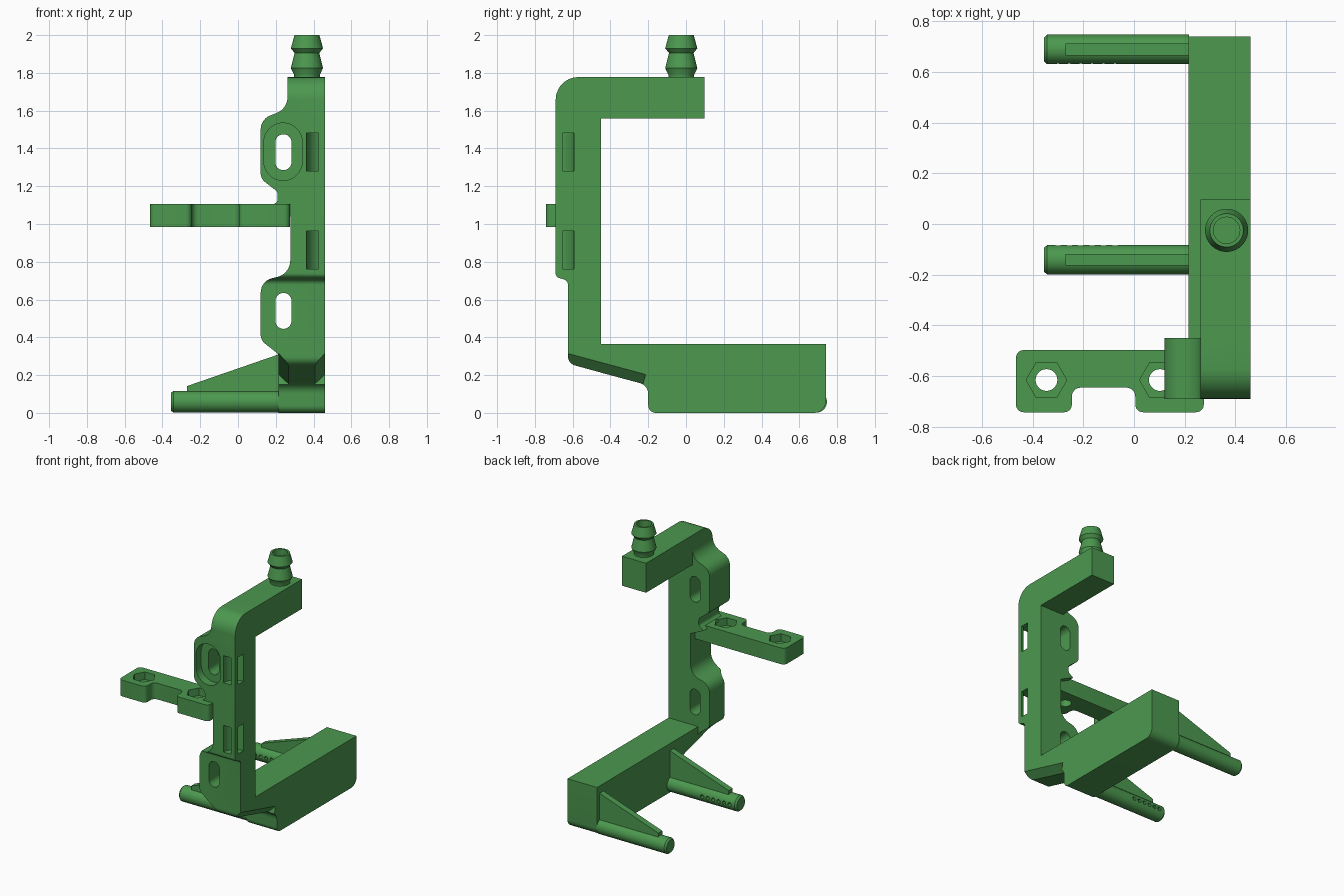
import bpy, bmesh, math
from mathutils import Vector, Matrix

if "Cube" in bpy.data.objects:
    bpy.data.objects.remove(bpy.data.objects["Cube"])

green = bpy.data.materials.new("green plastic")
green.diffuse_color = (0.072, 0.315, 0.078, 1)
green.use_nodes = True
green.node_tree.nodes["Principled BSDF"].inputs["Base Color"].default_value = green.diffuse_color


def finish(name, bm):
    bmesh.ops.remove_doubles(bm, verts=bm.verts, dist=1e-5)
    bmesh.ops.recalc_face_normals(bm, faces=bm.faces)
    me = bpy.data.meshes.new(name)
    bm.to_mesh(me)
    bm.free()
    me.materials.append(green)
    ob = bpy.data.objects.new(name, me)
    bpy.context.collection.objects.link(ob)
    return ob


def rounded(pts, n=7):
    """Polygon with optional corner radius as third value."""
    out = []
    for i, p in enumerate(pts):
        c = Vector(p[:2])
        r = p[2] if len(p) > 2 else 0
        if not r:
            out.append(c)
            continue
        a = (Vector(pts[i - 1][:2]) - c).normalized()
        b = (Vector(pts[(i + 1) % len(pts)][:2]) - c).normalized()
        half = a.angle(b) / 2
        o = c + (a + b).normalized() * r / math.sin(half)
        s = c + a * r / math.tan(half) - o
        e = c + b * r / math.tan(half) - o
        turn = math.atan2(s.x * e.y - s.y * e.x, s.dot(e))
        for k in range(n + 1):
            out.append(o + Matrix.Rotation(turn * k / n, 2) @ s)
    return out


def prism(name, axis, pts, lo, hi):
    """Extrude a rounded polygon along an axis."""
    place = {"X": lambda u, v, w: (w, u, v), "Y": lambda u, v, w: (u, w, v),
             "Z": lambda u, v, w: (u, v, w)}[axis]
    bm = bmesh.new()
    poly = rounded(pts)
    rings = [[bm.verts.new(place(p.x, p.y, w)) for p in poly] for w in (lo, hi)]
    bm.faces.new(rings[0])
    bm.faces.new(rings[1])
    for i in range(len(poly)):
        bm.faces.new((rings[0][i - 1], rings[0][i], rings[1][i], rings[1][i - 1]))
    return finish(name, bm)


def lathe(name, axis, centre, profile, n=40):
    """Revolve a closed (radius, height) profile."""
    bm = bmesh.new()
    rot = Matrix.Rotation(math.pi / 2, 4, "Y") if axis == "X" else Matrix()
    m = Matrix.Translation(centre) @ rot
    rings = []
    for k in range(n):
        a = 2 * math.pi * k / n
        rings.append([bm.verts.new(m @ Vector((r * math.cos(a), r * math.sin(a), h)))
                      for r, h in profile])
    for k in range(n):
        for j in range(len(profile)):
            if profile[j][0] == 0 and profile[j - 1][0] == 0:
                continue
            quad = [rings[k - 1][j - 1], rings[k - 1][j], rings[k][j], rings[k][j - 1]]
            if profile[j][0] == 0:
                quad.pop(2)
            elif profile[j - 1][0] == 0:
                quad.pop(3)
            bm.faces.new(quad)
    return finish(name, bm)


def circle(x, y, r, n=28, start=0):
    return [(x + r * math.cos(start + 2 * math.pi * k / n),
             y + r * math.sin(start + 2 * math.pi * k / n)) for k in range(n)]


def slot(x0, x1, z0, z1):
    r = (x1 - x0) / 2 - 0.0005
    return [(x0, z0, r), (x1, z0, r), (x1, z1, r), (x0, z1, r)]


def boolean(ob, tool, op="DIFFERENCE"):
    mod = ob.modifiers.new("cut", "BOOLEAN")
    mod.operation, mod.object, mod.solver = op, tool, "EXACT"
    bpy.context.view_layer.objects.active = ob
    bpy.ops.object.modifier_apply(modifier=mod.name)
    bpy.data.objects.remove(tool)


# Column: front outline with lugs, trimmed by the side outline
column = prism("column", "Y", [
    (0.46, 0), (0.46, 1.778), (0.262, 1.778), (0.262, 1.61, 0.09), (0.12, 1.555, 0.08),
    (0.12, 1.24, 0.06), (0.21, 1.17, 0.03), (0.21, 1.12, 0.02), (0.17, 1.09), (0.277, 1.04),
    (0.277, 0.735, 0.09), (0.12, 0.70, 0.08), (0.12, 0.385, 0.06), (0.215, 0.31, 0.03),
    (0.215, 0)], -0.8, -0.45)
boolean(column, prism("trim", "X", [
    (-0.69, 1.778, 0.12), (-0.40, 1.778), (-0.40, 0.20), (-0.625, 0.261, 0.05),
    (-0.625, 0.70, 0.03), (-0.69, 0.72, 0.025)], 0, 0.6), "INTERSECT")

# Lower block and upper arm
block = prism("lower_block", "X", [
    (-0.45, 0.213), (-0.2, 0.146, 0.06), (-0.2, 0, 0.04), (0.74, 0, 0.06), (0.74, 0.364),
    (-0.45, 0.364)], 0.215, 0.46)
arm = prism("upper_arm", "X", [(-0.45, 1.558), (0.097, 1.558), (0.097, 1.778),
                               (-0.45, 1.778)], 0.262, 0.46)

# Chamfers along the sloping underside
for ob in (column, block):
    for x in (0.215, 0.46):
        tool = prism("chamfer", "Z", [(-0.037, -0.037), (0.037, -0.037),
                                      (0.037, 0.037), (-0.037, 0.037)], -0.25, 0.23)
        d = Vector((0, 0.35, -0.094)).normalized()
        side = Vector((1, 0, 0))
        up = d.cross(side)
        u, v = (side + up).normalized(), (up - side).normalized()
        m = Matrix((u, v, d)).transposed().to_4x4()
        tool.data.transform(Matrix.Translation((x, -0.45, 0.213)) @ m)
        boolean(ob, tool)

# Screw slots, counterbore and curved tie channels
for z0, z1 in ((0.445, 0.635), (1.285, 1.475)):
    boolean(column, prism("slot", "Y", slot(0.198, 0.283, z0, z1), -0.9, -0.3))
boolean(column, prism("counterbore", "Y", slot(0.137, 0.34, 1.23, 1.535), -0.9, -0.63))
for z0, z1 in ((0.763, 0.963), (1.28, 1.483)):
    arc = [(r, math.pi * (0.45 + 0.6 * (k if r < 0.05 else 12 - k) / 12))
           for r in (0.035, 0.098) for k in range(13)]
    pts = [(0.46 + r * math.cos(a), -0.69 + r * math.sin(a)) for r, a in arc]
    boolean(column, prism("channel", "Z", pts, z0, z1))

# Side bracket with nut pockets
bracket = prism("side_bracket", "Z", [
    (-0.465, -0.742, 0.03), (-0.245, -0.742, 0.03), (-0.245, -0.645, 0.035),
    (0.005, -0.645, 0.035), (0.005, -0.742, 0.03), (0.275, -0.742, 0.03),
    (0.275, -0.497), (-0.465, -0.497, 0.03)], 0.985, 1.106)
for x in (-0.345, 0.102):
    boolean(bracket, prism("hole", "Z", circle(x, -0.615, 0.043), 0.9, 1.2))
    boolean(bracket, prism("pocket", "Z", circle(x, -0.615, 0.08, 6), 1.05, 1.2))

# Hose barb and its bore
boolean(arm, prism("bore", "Z", circle(0.365, -0.025, 0.052, 40), 1.64, 1.9))
barb = lathe("hose_barb", "Z", (0.365, -0.025, 0), [
    (0.052, 1.775), (0.068, 1.775), (0.068, 1.79), (0.085, 1.825), (0.065, 1.905),
    (0.085, 1.93), (0.066, 2.0), (0.052, 2.0)])

# Pegs with outlet holes on facing sides, and gussets
parts = [column, block, arm, bracket, barb]
for label, y, facing in (("front", -0.141, 1), ("rear", 0.688, -1)):
    peg = lathe(label + "_peg", "X", (0, y, 0.059), [
        (0, -0.355), (0.047, -0.355), (0.058, -0.342), (0.058, 0.216), (0, 0.216)])
    for k in range(6):
        ends = sorted((y + facing * 0.02, y + facing * 0.1))
        boolean(peg, prism("outlet", "Y", circle(-0.30 + k * 0.045, 0.059, 0.014, 12), *ends))
    gusset = prism(label + "_gusset", "Y", [
        (-0.27, 0.08), (0.216, 0.08), (0.216, 0.31), (-0.27, 0.142)], y - 0.023, y + 0.023)
    parts += [peg, gusset]

for ob in parts:
    bpy.ops.object.select_all(action="DESELECT")
    ob.select_set(True)
    bpy.context.view_layer.objects.active = ob
    bpy.ops.object.shade_smooth_by_angle(angle=math.radians(30))
